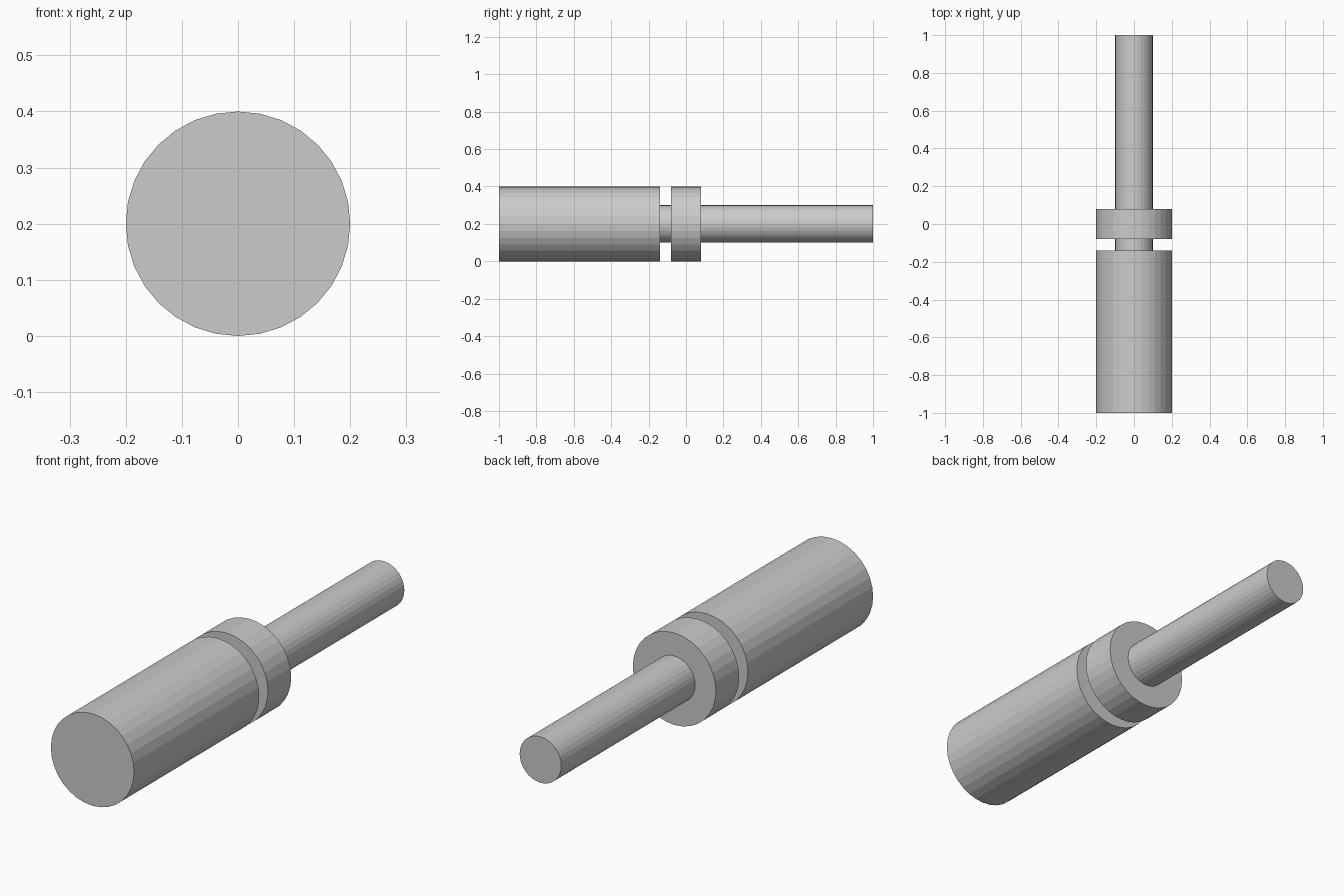
import bpy
import math

if "Cube" in bpy.data.objects:
    bpy.data.objects.remove(bpy.data.objects["Cube"])

AXIS_Z = 0.2   # height of the common axis
SIDES = 32


def cylinder_along_y(name, radius, y0, y1):
    """Flat-shaded cylinder lying along y between y0 and y1."""
    bpy.ops.mesh.primitive_cylinder_add(
        vertices=SIDES, radius=radius, depth=y1 - y0,
        location=(0, (y0 + y1) / 2, AXIS_Z), rotation=(math.pi / 2, 0, 0))
    obj = bpy.context.object
    obj.name = name
    bpy.ops.object.transform_apply(location=False, rotation=True, scale=True)
    return obj


# Thick body at the front
cylinder_along_y("body", 0.2, -1.0, -0.14)

# Collar, separated from the body by a narrow groove
cylinder_along_y("collar", 0.2, -0.08, 0.08)

# Thin rod through the collar, seated in the body
cylinder_along_y("rod", 0.1, -0.16, 1.0)
